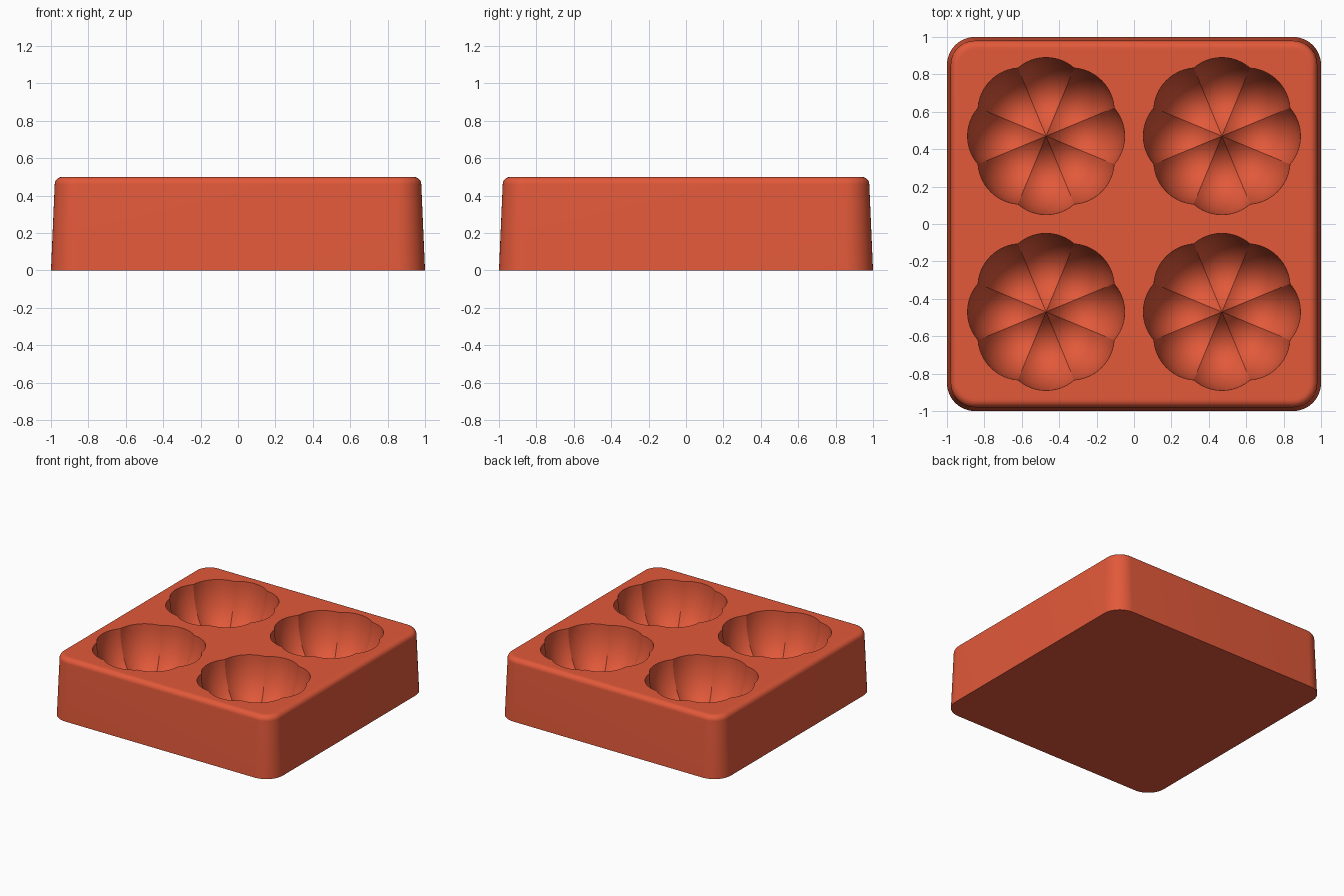
import bpy, bmesh
from math import sin, cos, pi, sqrt, acos, radians

old = bpy.data.objects.get("Cube")
if old:
    bpy.data.objects.remove(old, do_unlink=True)

HEIGHT = 0.5

terracotta = bpy.data.materials.new("terracotta red")
terracotta.use_nodes = True
COLOUR = (0.76, 0.10, 0.042, 1)
terracotta.diffuse_color = COLOUR
terracotta.node_tree.nodes["Principled BSDF"].inputs["Base Color"].default_value = COLOUR


def loft(name, loops, tip=None):
    """Skin closed loops from bottom to top; cap both ends, or taper the start to a tip."""
    bm = bmesh.new()
    rings = [[bm.verts.new(p) for p in loop] for loop in loops]
    n = len(rings[0])
    for low, high in zip(rings, rings[1:]):
        for i in range(n):
            j = (i + 1) % n
            bm.faces.new((low[i], low[j], high[j], high[i]))
    bm.faces.new(rings[-1])
    if tip:
        end = bm.verts.new(tip)
        for i in range(n):
            bm.faces.new((end, rings[0][(i + 1) % n], rings[0][i]))
    else:
        bm.faces.new(rings[0][::-1])
    bmesh.ops.recalc_face_normals(bm, faces=bm.faces)
    mesh = bpy.data.meshes.new(name)
    bm.to_mesh(mesh)
    bm.free()
    mesh.materials.append(terracotta)
    obj = bpy.data.objects.new(name, mesh)
    bpy.context.collection.objects.link(obj)
    return obj


def rounded_square(half, z, steps=12):
    radius = half - 0.85
    loop = []
    for quarter, (sx, sy) in enumerate(((1, 1), (-1, 1), (-1, -1), (1, -1))):
        for s in range(steps + 1):
            a = (quarter + s / steps) * pi / 2
            loop.append((sx * 0.85 + radius * cos(a), sy * 0.85 + radius * sin(a), z))
    return loop


# Tapered block with a rounded upper edge
BEVEL = 0.04
loops = [rounded_square(1, 0)]
for s in range(9):
    a = s / 8 * pi / 2
    loops.append(rounded_square(0.98 - BEVEL + BEVEL * cos(a),
                                HEIGHT - BEVEL + BEVEL * sin(a)))
loops.append(rounded_square(0.93, HEIGHT))
block = loft("baking_mould", loops)

# Pumpkin cavity: eight overlapping ellipsoid lobes around a centre
LOBES, SEG, RINGS = 8, 12, 24
OFFSET, RADIUS, STRETCH = 0.19, 0.23, 1.6


def lobe_point(cx, cy, step, t):
    """Point on the lobed surface; t runs from the centre (0) to the rim (1)."""
    half = pi / LOBES
    alpha = -half + 2 * half * (step % SEG) / SEG
    theta = 2 * pi * step / (LOBES * SEG) - half
    mid = OFFSET * cos(alpha)
    rho = sqrt(RADIUS ** 2 - (OFFSET * sin(alpha)) ** 2)
    a = acos(-mid / rho) * (1 - t)
    r = mid + rho * cos(a)
    return (cx + r * cos(theta), cy + r * sin(theta), HEIGHT - STRETCH * rho * sin(a))


for cx in (-0.47, 0.47):
    for cy in (-0.47, 0.47):
        rings = [[lobe_point(cx, cy, i, k / RINGS) for i in range(LOBES * SEG)]
                 for k in range(1, RINGS + 1)]
        rings.append([(x, y, HEIGHT + 0.1) for x, y, z in rings[-1]])
        depth = STRETCH * sqrt(RADIUS ** 2 - OFFSET ** 2)
        cutter = loft("cavity_cutter", rings, (cx, cy, HEIGHT - depth))
        cutter.hide_render = True
        mod = block.modifiers.new("cavity", "BOOLEAN")
        mod.operation = "DIFFERENCE"
        mod.solver = "EXACT"
        mod.object = cutter
        bpy.context.view_layer.objects.active = block
        bpy.ops.object.modifier_apply(modifier=mod.name)
        bpy.data.objects.remove(cutter, do_unlink=True)

# Smooth shading with sharp rims and ridges
bpy.ops.object.select_all(action="DESELECT")
block.select_set(True)
bpy.context.view_layer.objects.active = block
bpy.ops.object.shade_smooth_by_angle(angle=radians(25))
